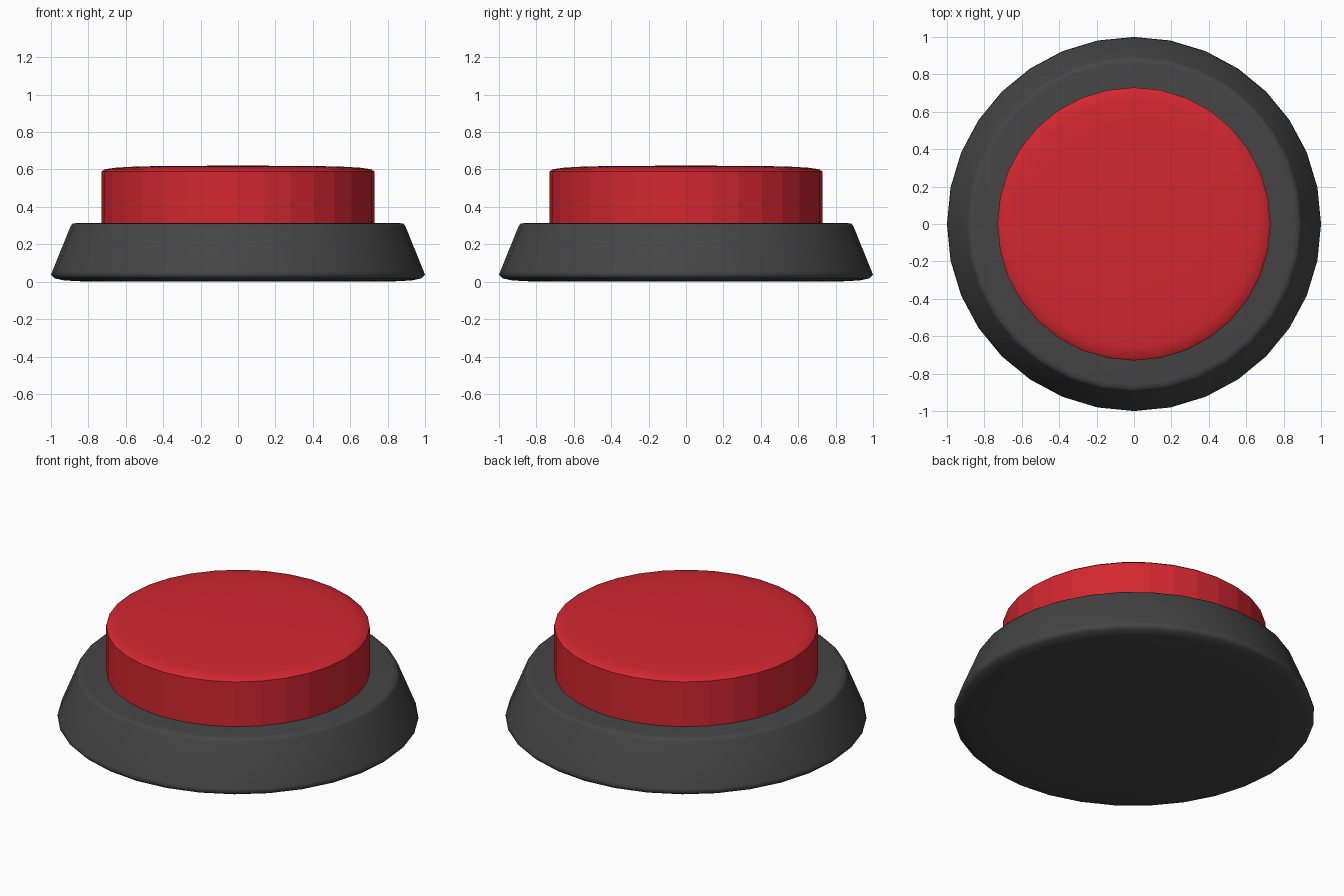
import bpy, math

if "Cube" in bpy.data.objects:
    bpy.data.objects.remove(bpy.data.objects["Cube"])

SIDES = 32


def lathe(name, profile, color, flat_bands=()):
    """Revolve (radius, z) rings around z and cap both ends."""
    verts, faces, smooth = [], [], []
    for r, z in profile:
        for i in range(SIDES):
            a = 2 * math.pi * i / SIDES
            verts.append((r * math.cos(a), r * math.sin(a), z))
    for k in range(len(profile) - 1):
        for i in range(SIDES):
            j = (i + 1) % SIDES
            a, b = k * SIDES, (k + 1) * SIDES
            faces.append((a + i, a + j, b + j, b + i))
            smooth.append(k not in flat_bands)
    last = (len(profile) - 1) * SIDES
    faces.append(tuple(reversed(range(SIDES))))
    faces.append(tuple(range(last, last + SIDES)))
    smooth += [True, True]

    mesh = bpy.data.meshes.new(name)
    mesh.from_pydata(verts, [], faces)
    mesh.polygons.foreach_set("use_smooth", smooth)
    mesh.update()
    mat = bpy.data.materials.new(name + "_color")
    mat.diffuse_color = color
    mat.use_nodes = True
    mat.node_tree.nodes["Principled BSDF"].inputs["Base Color"].default_value = mat.diffuse_color
    mesh.materials.append(mat)
    obj = bpy.data.objects.new(name, mesh)
    bpy.context.collection.objects.link(obj)
    return obj


# Tapered dark housing with softened rims
lathe("base", [(0.80, 0.0), (0.93, 0.007), (0.98, 0.018), (1.0, 0.036),
               (0.993, 0.055), (0.895, 0.297), (0.885, 0.31), (0.86, 0.314)],
      (0.06, 0.06, 0.06, 1))

# Red push button: faceted wall, gently domed top
lathe("button", [(0.73, 0.30), (0.73, 0.588), (0.715, 0.60), (0.66, 0.609),
                 (0.56, 0.615), (0.40, 0.619), (0.15, 0.62)],
      (0.65, 0.02, 0.03, 1), flat_bands=(0,))
